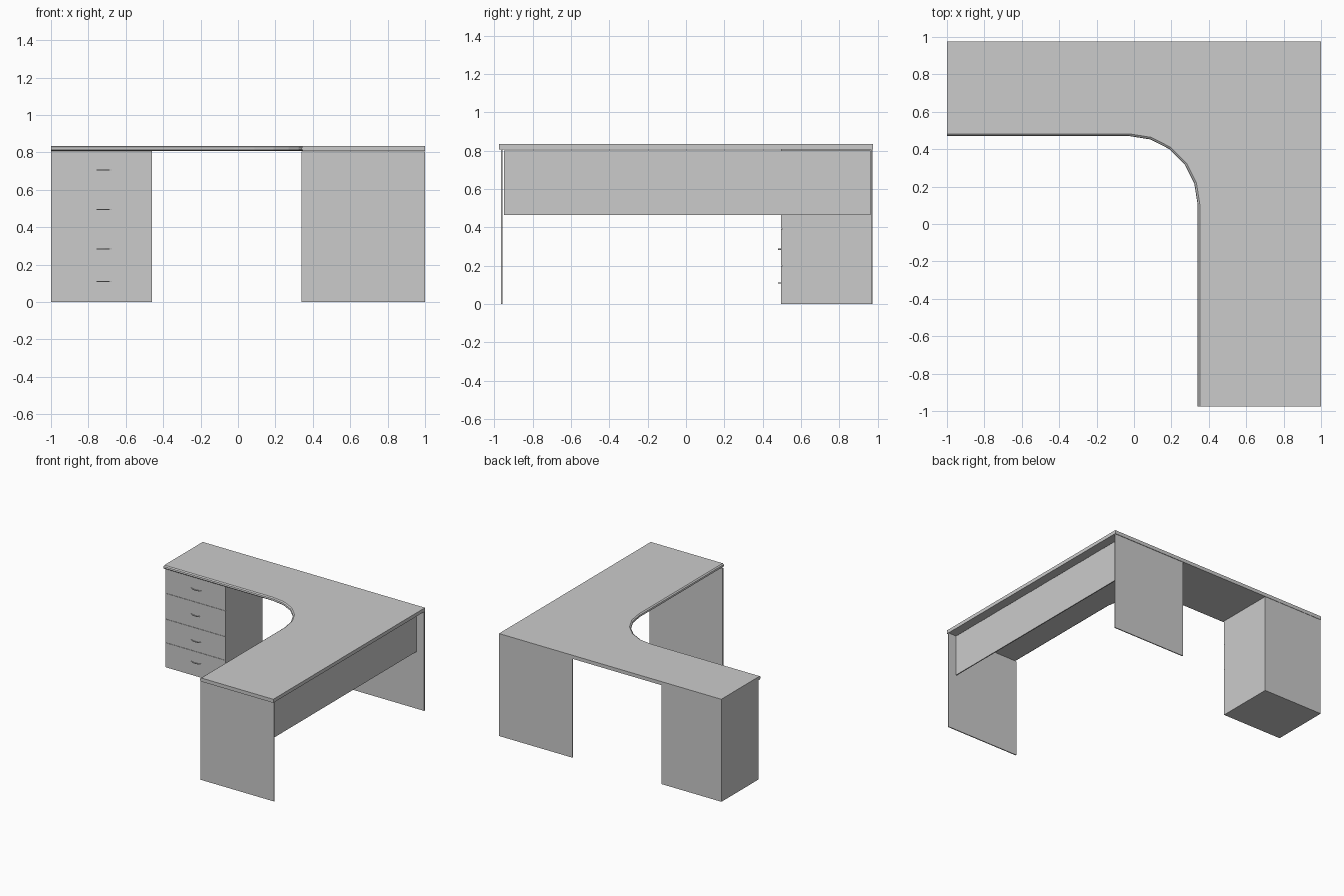
import bpy, bmesh, math

if "Cube" in bpy.data.objects:
    bpy.data.objects.remove(bpy.data.objects["Cube"])


def make_object(name, bm):
    bmesh.ops.recalc_face_normals(bm, faces=bm.faces)
    mesh = bpy.data.meshes.new(name)
    bm.to_mesh(mesh)
    bm.free()
    obj = bpy.data.objects.new(name, mesh)
    bpy.context.collection.objects.link(obj)
    return obj


def loft(name, rings):
    """Closed solid from stacked rings of equal length."""
    bm = bmesh.new()
    loops = [[bm.verts.new(p) for p in ring] for ring in rings]
    n = len(loops[0])
    for a, b in zip(loops, loops[1:]):
        for i in range(n):
            j = (i + 1) % n
            bm.faces.new((a[i], a[j], b[j], b[i]))
    bm.faces.new(loops[0])
    bm.faces.new(loops[-1])
    return make_object(name, bm)


def box(name, x, y, z):
    ring = [(x[0], y[0]), (x[1], y[0]), (x[1], y[1]), (x[0], y[1])]
    return loft(name, [[(px, py, h) for px, py in ring] for h in z])


# L-shaped worktop with a faceted inner corner and a nosed inner edge
def worktop_ring(z, inset):
    r = 0.365 + inset
    cx, cy = -0.025, 0.105
    pts = [(-1, 0.975), (-1, cy + r)]
    for i in range(6):
        a = math.radians(90 - 18 * i)
        pts.append((cx + r * math.cos(a), cy + r * math.sin(a)))
    pts += [(cx + r, -0.975), (1, -0.975), (1, 0.975)]
    return [(x, y, z) for x, y in pts]


loft("worktop", [worktop_ring(0.806, 0.012), worktop_ring(0.813, 0.002),
                 worktop_ring(0.820, 0.0), worktop_ring(0.828, 0.002),
                 worktop_ring(0.835, 0.012)])

# Supporting panels of the right arm
box("front_end_panel", (0.34, 1), (-0.965, -0.957), (0, 0.805))
box("back_end_panel", (0.34, 1), (0.964, 0.972), (0, 0.805))
box("modesty_panel", (0.925, 0.933), (-0.95, 0.962), (0.465, 0.80))

# Drawer cabinet
box("drawer_cabinet", (-1, -0.46), (0.503, 0.972), (0, 0.806))

# Drawer fronts, each with a bowed handle
levels = [0.0, 0.2, 0.392, 0.602, 0.806]
handle_heights = [0.11, 0.285, 0.495, 0.705]
gap = 0.001
for k, hz in enumerate(handle_heights):
    box(f"drawer_front_{k + 1}", (-1, -0.46), (0.495, 0.503),
        (levels[k] + (gap if k else 0), levels[k + 1] - gap))
    rings = []
    for i in range(9):
        t = i / 8
        x = -0.77 + 0.095 * t
        y = 0.495 - 0.012 * math.sin(math.pi * t)
        rings.append([(x, y - 0.003, hz - 0.003), (x, y + 0.003, hz - 0.003),
                      (x, y + 0.003, hz + 0.003), (x, y - 0.003, hz + 0.003)])
    loft(f"drawer_handle_{k + 1}", rings)
